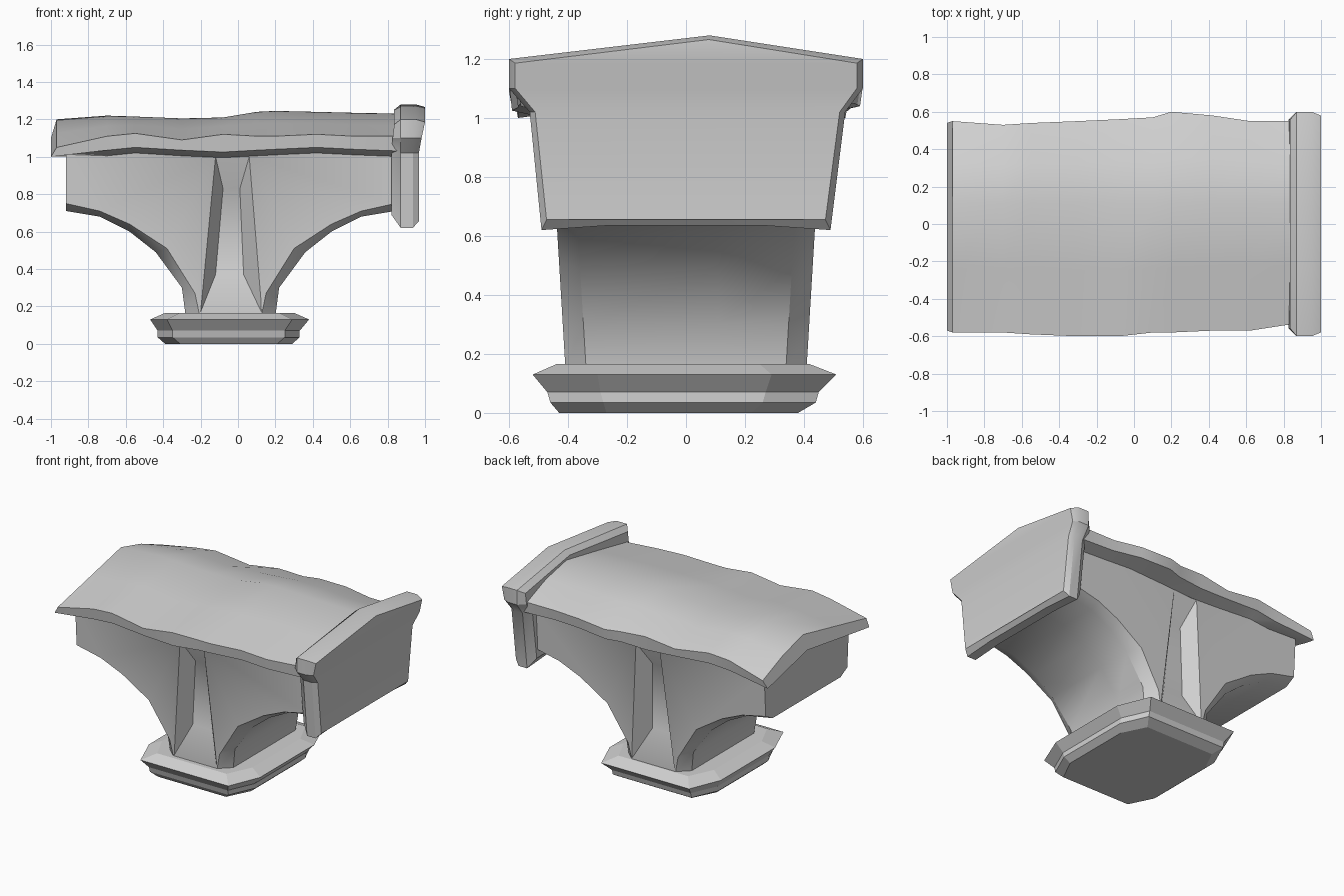
import bpy
import math
from mathutils import Vector

cube = bpy.data.objects.get("Cube")
if cube:
    bpy.data.objects.remove(cube, do_unlink=True)

stone = bpy.data.materials.new("grey_stone")
stone.use_nodes = True
GREY = (0.64, 0.64, 0.64, 1)
stone.diffuse_color = GREY
stone.node_tree.nodes["Principled BSDF"].inputs["Base Color"].default_value = GREY


def loft(name, rings, cap=None):
    """Skin closed rings of equal length; cap lists the faces of an end."""
    n = len(rings[0])
    verts = [v for ring in rings for v in ring]
    last = len(verts) - n
    faces = []
    for part in cap or [range(n)]:
        faces += [tuple(part), tuple(last + i for i in part)]
    for r in range(len(rings) - 1):
        for i in range(n):
            a, b = r * n + i, r * n + (i + 1) % n
            faces.append((a, b, b + n, a + n))
    mesh = bpy.data.meshes.new(name)
    mesh.from_pydata(verts, [], faces)
    mesh.materials.append(stone)
    obj = bpy.data.objects.new(name, mesh)
    bpy.context.collection.objects.link(obj)
    bpy.ops.object.select_all(action='DESELECT')
    obj.select_set(True)
    bpy.context.view_layer.objects.active = obj
    bpy.ops.object.mode_set(mode='EDIT')
    bpy.ops.mesh.select_all(action='SELECT')
    bpy.ops.mesh.normals_make_consistent(inside=False)
    bpy.ops.object.mode_set(mode='OBJECT')
    return obj


def smooth(obj, angle):
    bpy.ops.object.select_all(action='DESELECT')
    obj.select_set(True)
    bpy.context.view_layer.objects.active = obj
    bpy.ops.object.shade_smooth_by_angle(angle=math.radians(angle))


# Plinth: stacked rectangles with clipped corners
def clipped_rect(x0, x1, y0, y1, z, cx, cy):
    return [(x0 + cx, y0, z), (x1 - cx, y0, z), (x1, y0 + cy, z), (x1, y1 - cy, z),
            (x1 - cx, y1, z), (x0 + cx, y1, z), (x0, y1 - cy, z), (x0, y0 + cy, z)]


loft("plinth", [
    clipped_rect(-0.39, 0.29, -0.43, 0.38, 0.00, 0.08, 0.16),
    clipped_rect(-0.43, 0.33, -0.46, 0.44, 0.035, 0.08, 0.18),
    clipped_rect(-0.43, 0.33, -0.47, 0.45, 0.07, 0.08, 0.18),
    clipped_rect(-0.47, 0.38, -0.52, 0.51, 0.13, 0.09, 0.22),
    clipped_rect(-0.39, 0.30, -0.44, 0.42, 0.165, 0.08, 0.17)])

# Pedestal: flared arch outline lofted from front to back with chamfered rims
CENTRE = -0.04
ARCH = [(0.24, 0.15), (0.26, 0.30), (0.40, 0.49), (0.54, 0.60), (0.70, 0.68), (0.88, 0.71)]
RIM = [(0.165, 0.15), (0.19, 0.27), (0.34, 0.51), (0.54, 0.64), (0.70, 0.71), (0.88, 0.75)]


def face_y(z):
    return 0.41 + 0.06 * (z - 0.17)


def pedestal_ring(half, top, y_of):
    right = half + [(0.88, top)]
    outline = [(CENTRE + x, z) for x, z in right]
    outline += [(CENTRE - x, z) for x, z in reversed(right)]
    return [(x, y_of(z), z) for x, z in outline]


pedestal = loft("pedestal", [
    pedestal_ring(RIM, 1.04, lambda z: -face_y(z)),
    pedestal_ring(ARCH, 1.06, lambda z: 0.07 - face_y(z)),
    pedestal_ring(ARCH, 1.13, lambda z: 0.11),
    pedestal_ring(ARCH, 1.06, lambda z: face_y(z) - 0.07),
    pedestal_ring(RIM, 1.04, lambda z: face_y(z))])

# Tapered niches cut into the front and back of the pedestal
MOUTH = [(-0.12, 1.0), (0.06, 1.0), (0.125, 0.17), (-0.2, 0.17)]
FLOOR = [(-0.08, 0.83), (0.01, 0.83), (0.03, 0.37), (-0.12, 0.37)]
for label, side in (("front", -1), ("back", 1)):
    inner = [Vector((x, side * (face_y(z) - 0.1), z)) for x, z in FLOOR]
    mouth = [Vector((x, side * face_y(z), z)) for x, z in MOUTH]
    outer = [m + (m - i) * 0.2 for m, i in zip(mouth, inner)]
    cutter = loft(label + "_niche_cutter", [inner, outer])
    cutter.hide_render = True
    cut = pedestal.modifiers.new(label + "_niche", 'BOOLEAN')
    cut.operation = 'DIFFERENCE'
    cut.solver = 'EXACT'
    cut.object = cutter
    bpy.ops.object.select_all(action='DESELECT')
    bpy.context.view_layer.objects.active = pedestal
    bpy.ops.object.modifier_apply(modifier=cut.name)
    bpy.data.objects.remove(cutter, do_unlink=True)
smooth(pedestal, 32)

# Slab: uneven ridged top; each station is x, front y, back y, ridge, edge top, edge bottom
STATIONS = [
    (-0.97, -0.58, 0.55, 1.20, 1.05, 1.00),
    (-0.70, -0.58, 0.53, 1.22, 1.11, 1.035),
    (-0.55, -0.59, 0.54, 1.215, 1.125, 1.05),
    (-0.30, -0.60, 0.55, 1.205, 1.09, 1.035),
    (-0.08, -0.60, 0.56, 1.21, 1.12, 1.025),
    (0.10, -0.58, 0.57, 1.24, 1.11, 1.035),
    (0.20, -0.58, 0.60, 1.245, 1.11, 1.04),
    (0.42, -0.57, 0.58, 1.24, 1.12, 1.05),
    (0.62, -0.57, 0.55, 1.235, 1.11, 1.04),
    (0.88, -0.53, 0.55, 1.23, 1.11, 1.03)]
RIDGE_Y = 0.11
rings = []
for x, front, back, ridge, edge, low in STATIONS:
    at_end = x < -0.9
    x_low = x - 0.03 if at_end else x
    under = low + 0.015 if at_end else low - 0.03
    mid = (ridge + edge) / 2
    rings.append([(x_low, front + 0.01, low), (x, front, edge),
                  (x, (front + RIDGE_Y) / 2, mid), (x, RIDGE_Y, ridge),
                  (x, (back + RIDGE_Y) / 2, mid + 0.015), (x, back, edge),
                  (x_low, back - 0.01, low), (x_low, 0.46, under),
                  (x_low, RIDGE_Y, ridge - 0.10), (x_low, -0.46, under)])
smooth(loft("top_slab", rings), 30)

# End plate: shouldered shield with bevelled rims and a bulging head
SHIELD = [(-0.49, 0.62), (-0.53, 1.02), (-0.60, 1.10), (-0.60, 1.20), (0.08, 1.28),
          (0.60, 1.20), (0.60, 1.10), (0.54, 1.02), (0.49, 0.62), (0.27, 0.635), (-0.27, 0.635)]
SHIELD_ROWS = [(0, 1, 7, 8), (1, 2, 6, 7), (2, 3, 5, 6), (3, 4, 5), (0, 8, 9, 10)]


def plate_ring(x, inset, bulge):
    ring = []
    for y, z in SHIELD:
        shift = bulge * min(1, max(0, (z - 1.02) / 0.18))
        z_new = z + inset if z < 0.7 else z - (inset * 0.4 if z > 1.15 else 0)
        ring.append((x + shift, y * (1 - inset), z_new))
    return ring


smooth(loft("end_plate", [
    plate_ring(0.82, 0.07, 0.015), plate_ring(0.87, 0.0, 0.0),
    plate_ring(0.935, 0.0, 0.015), plate_ring(0.967, 0.035, 0.033)], SHIELD_ROWS), 30)
